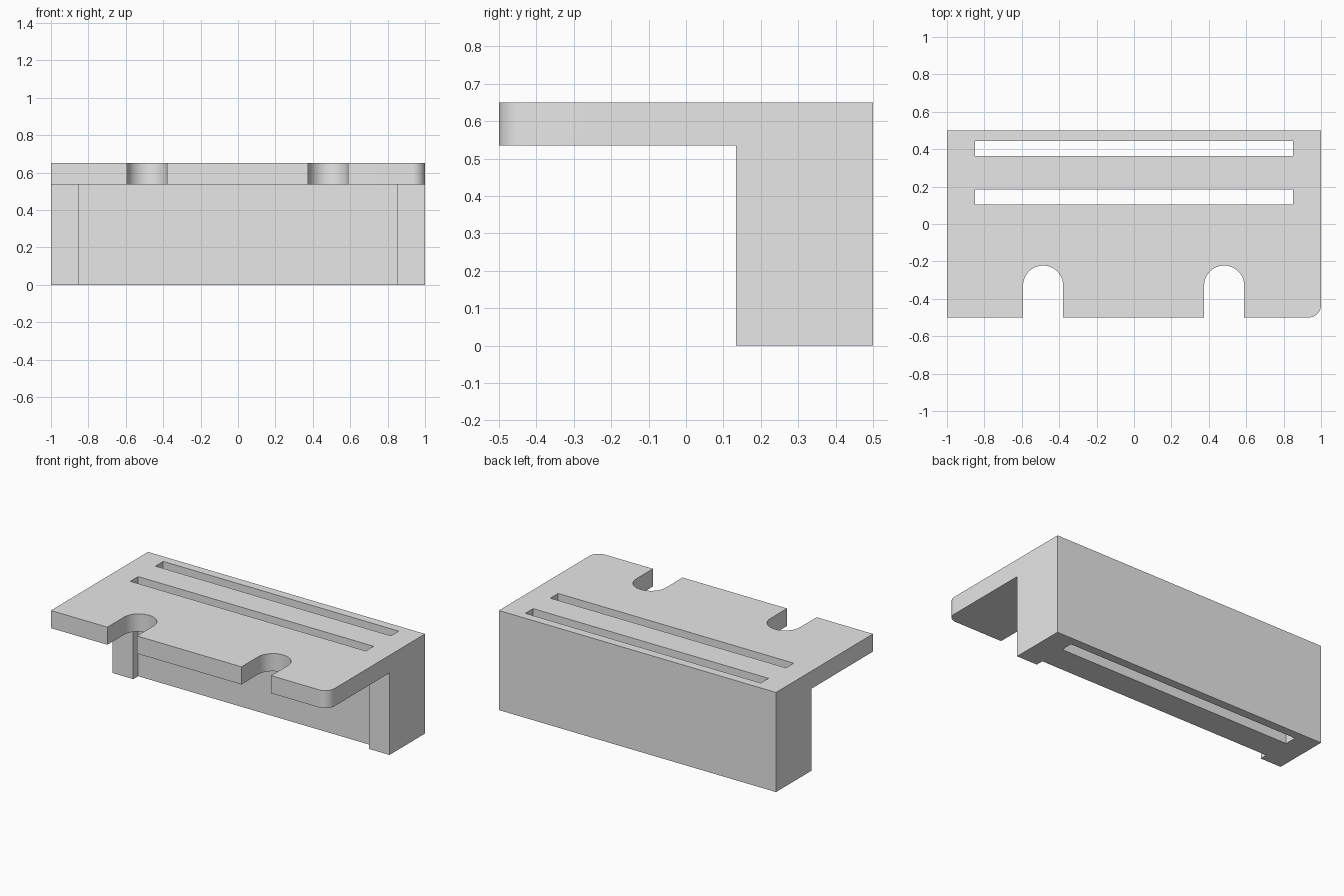
import bpy
import bmesh
from math import pi, cos, sin, radians

cube = bpy.data.objects.get("Cube")
if cube:
    bpy.data.objects.remove(cube, do_unlink=True)

HEIGHT, SHELF_BOTTOM = 0.65, 0.535
FRONT, BACK, WALL_FRONT = -0.5, 0.5, 0.134

grey = bpy.data.materials.new("plain grey")
grey.use_nodes = True
grey.diffuse_color = (0.8, 0.8, 0.8, 1)
grey.node_tree.nodes["Principled BSDF"].inputs["Base Color"].default_value = (0.8, 0.8, 0.8, 1)


def prism(name, points, direction):
    """Extrude a closed outline along a direction into a solid object."""
    bm = bmesh.new()
    face = bm.faces.new([bm.verts.new(p) for p in points])
    ext = bmesh.ops.extrude_face_region(bm, geom=[face])
    moved = [v for v in ext["geom"] if isinstance(v, bmesh.types.BMVert)]
    bmesh.ops.translate(bm, verts=moved, vec=direction)
    bmesh.ops.recalc_face_normals(bm, faces=bm.faces)
    mesh = bpy.data.meshes.new(name)
    bm.to_mesh(mesh)
    bm.free()
    obj = bpy.data.objects.new(name, mesh)
    bpy.context.collection.objects.link(obj)
    mesh.materials.append(grey)
    return obj


def vertical_cutter(name, outline):
    obj = prism(name, [(x, y, -0.1) for x, y in outline], (0, 0, HEIGHT + 0.2))
    obj.hide_render = True
    return obj


def slot(name, y0, y1, half=0.85):
    return vertical_cutter(name, [(-half, y0), (half, y0), (half, y1), (-half, y1)])


def notch(name, x, r=0.107, y=-0.329, steps=32):
    arc = [(x + r * cos(pi * i / steps), y + r * sin(pi * i / steps)) for i in range(steps + 1)]
    return vertical_cutter(name, [(x + r, FRONT - 0.1)] + arc + [(x - r, FRONT - 0.1)])


# L-shaped body: rear wall with a shelf reaching forward
profile = [(FRONT, SHELF_BOTTOM), (WALL_FRONT, SHELF_BOTTOM), (WALL_FRONT, 0),
           (BACK, 0), (BACK, HEIGHT), (FRONT, HEIGHT)]
bracket = prism("shelf_bracket", [(-1, y, z) for y, z in profile], (2, 0, 0))

# Rounded front corner on one side of the shelf
bm = bmesh.new()
bm.from_mesh(bracket.data)
corner = [e for e in bm.edges if all(v.co.x > 0.9 and v.co.y < FRONT + 0.01 for v in e.verts)]
bmesh.ops.bevel(bm, geom=corner, offset=0.067, segments=12, profile=0.5, affect='EDGES')
bm.to_mesh(bracket.data)
bm.free()

# Two long slots (the front one also recesses the wall) and two cable notches
cutters = [slot("rear_slot", 0.363, 0.443), slot("front_slot", 0.104, 0.184),
           notch("right_notch", -0.486), notch("left_notch", 0.482)]
bpy.context.view_layer.objects.active = bracket
for cutter in cutters:
    mod = bracket.modifiers.new(cutter.name, 'BOOLEAN')
    mod.operation, mod.solver, mod.object = 'DIFFERENCE', 'EXACT', cutter
    bpy.ops.object.modifier_apply(modifier=mod.name)
for cutter in cutters:
    bpy.data.objects.remove(cutter, do_unlink=True)

# Smooth curves, sharp edges
bpy.ops.object.select_all(action='DESELECT')
bracket.select_set(True)
bpy.ops.object.shade_smooth_by_angle(angle=radians(30))
